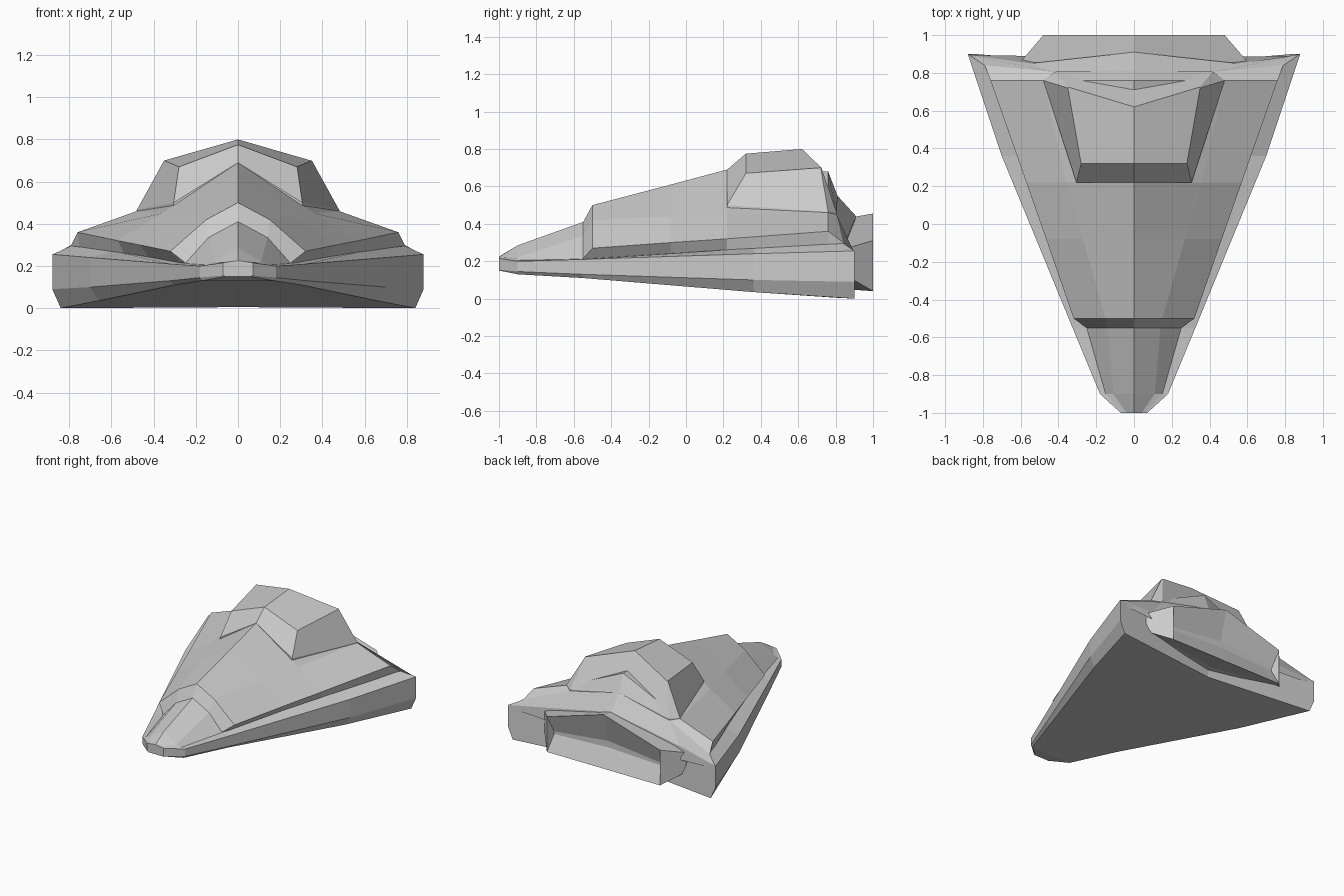
import bpy, bmesh


def loft(name, sections):
    """Skin half sections (each starting and ending on x = 0), cap and mirror them."""
    bm = bmesh.new()
    rings = [[bm.verts.new(p) for p in s] for s in sections]
    for a, b in zip(rings, rings[1:]):
        for i in range(len(a) - 1):
            bm.faces.new((a[i], a[i + 1], b[i + 1], b[i]))
    bm.faces.new(rings[0])
    bm.faces.new(rings[-1])
    bmesh.ops.mirror(bm, geom=bm.verts[:] + bm.edges[:] + bm.faces[:],
                     axis='X', merge_dist=0.0005)
    bmesh.ops.remove_doubles(bm, verts=bm.verts[:], dist=0.0005)
    bmesh.ops.recalc_face_normals(bm, faces=bm.faces[:])
    mesh = bpy.data.meshes.new(name)
    bm.to_mesh(mesh)
    bm.free()
    ob = bpy.data.objects.new(name, mesh)
    bpy.context.collection.objects.link(ob)
    return ob


def at(y, *xz):
    """Flat cross-section at one y."""
    return [(x, y, z) for x, z in xz]


# Lower wedge hull, with the low nose ridge
loft("lower_hull", [
    at(-1.0, (0, .15), (.06, .15), (.07, .155), (.07, .215), (.06, .218), (.04, .22), (0, .225)),
    at(-.9, (0, .13), (.17, .13), (.18, .145), (.18, .20), (.15, .205), (.11, .22), (0, .285)),
    at(-.55, (0, .11), (.30, .11), (.325, .13), (.325, .21), (.25, .212), (.14, .335), (0, .41)),
    at(.36, (0, .035), (.66, .035), (.70, .10), (.70, .24), (.59, .27), (.30, .29), (0, .40)),
    [(0, .80, .005), (.84, .90, 0), (.88, .90, .09), (.88, .90, .255),
     (.79, .84, .295), (.50, .83, .27), (0, .83, .38)],
])

# Raised upper body with ridge, shoulder crease, undercut edge and sloping tail
loft("upper_body", [
    at(-.55, (0, .41), (.14, .335), (.25, .215), (.245, .205), (0, .19)),
    at(-.5, (0, .50), (.15, .42), (.32, .27), (.27, .212), (0, .19)),
    at(-.08, (0, .61), (.27, .44), (.465, .30), (.42, .24), (0, .19)),
    at(.22, (0, .69), (.36, .45), (.57, .32), (.54, .26), (0, .19)),
    at(.76, (0, .68), (.48, .46), (.76, .36), (.75, .28), (0, .19)),
    [(0, .81, .55), (.42, .805, .45), (.79, .84, .30), (.78, .84, .27), (0, .82, .19)],
    [(0, .91, .44), (.55, .85, .30), (.87, .895, .255), (.86, .89, .23), (0, .88, .19)],
])

# Faceted cabin on top
loft("cabin", [
    [(0, .22, .67), (.305, .22, .48), (.48, .76, .455), (.42, .806, .45), (0, .81, .545)],
    [(0, .22, .69), (.305, .22, .50), (.48, .76, .465), (.42, .806, .46), (0, .81, .55)],
    [(0, .32, .775), (.28, .32, .67), (.35, .72, .70), (.345, .724, .70), (0, .62, .80)],
])

# Engine block with a pinched exhaust recess
loft("engine_block", [
    at(.80, (0, .41), (.62, .26), (.62, .12), (0, .06)),
    at(.86, (0, .43), (.60, .27), (.60, .12), (.0, .05)),
    at(1.0, (0, .455), (.48, .31), (.48, .04), (0, .04)),
    at(.94, (0, .23), (.46, .18), (.46, .16), (0, .18)),
])
